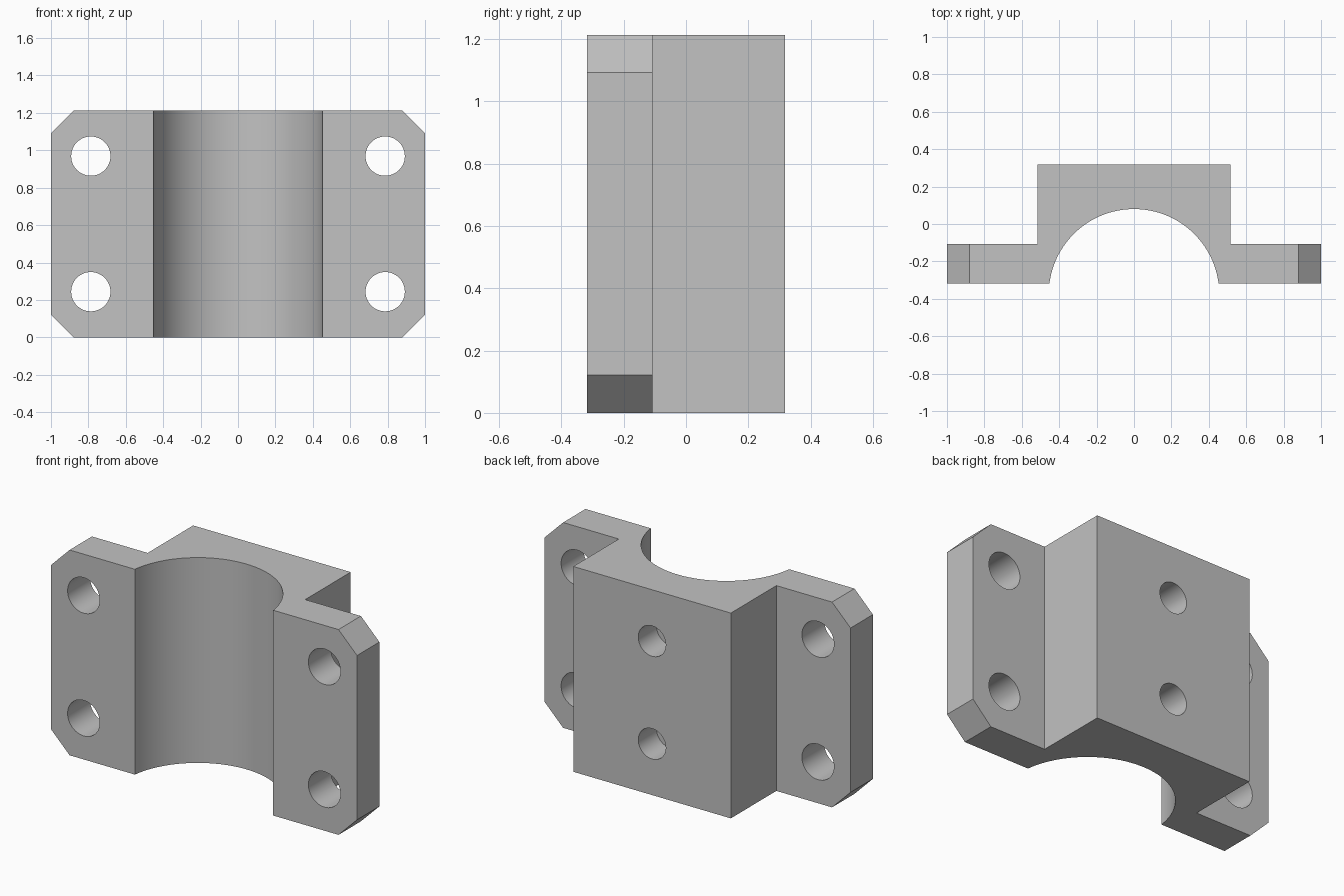
import bpy, bmesh
from math import sin, cos, asin, pi, radians

cube = bpy.data.objects.get("Cube")
if cube:
    bpy.data.objects.remove(cube, do_unlink=True)

H = 1.213                      # height
FRONT, STEP, BACK = -0.317, -0.108, 0.317
BORE_R, BORE_Y = 0.456, -0.376
CHAMFER = 0.121

grey = bpy.data.materials.new("plain grey")
grey.use_nodes = True
colour = (0.54, 0.54, 0.54, 1)
grey.diffuse_color = colour
grey.node_tree.nodes["Principled BSDF"].inputs["Base Color"].default_value = colour

# Clamp outline: stepped block with a round saddle in the front
start = asin((FRONT - BORE_Y) / BORE_R)
steps = 56
outline = [(1, FRONT), (1, STEP), (0.515, STEP), (0.515, BACK),
           (-0.515, BACK), (-0.515, STEP), (-1, STEP), (-1, FRONT)]
for i in range(steps + 1):
    a = pi - start - (pi - 2 * start) * i / steps
    outline.append((BORE_R * cos(a), BORE_Y + BORE_R * sin(a)))

bm = bmesh.new()
base = bm.faces.new([bm.verts.new((x, y, 0)) for x, y in outline])
top = bmesh.ops.extrude_face_region(bm, geom=[base])["geom"]
bmesh.ops.translate(bm, vec=(0, 0, H),
                    verts=[v for v in top if isinstance(v, bmesh.types.BMVert)])
bmesh.ops.recalc_face_normals(bm, faces=bm.faces)

# Chamfered flange corners
corners = [e for e in bm.edges
           if all(abs(v.co.x) > 0.99 for v in e.verts)
           and abs(e.verts[0].co.z - e.verts[1].co.z) < 0.01]
bmesh.ops.bevel(bm, geom=corners, offset=CHAMFER, offset_type='OFFSET',
                segments=1, affect='EDGES')
mesh = bpy.data.meshes.new("saddle_clamp")
bm.to_mesh(mesh)
bm.free()
clamp = bpy.data.objects.new("saddle_clamp", mesh)
bpy.context.collection.objects.link(clamp)
mesh.materials.append(grey)


def drill(name, x, z, radius, y0, y1):
    """Cut a round hole along y."""
    bpy.ops.mesh.primitive_cylinder_add(
        vertices=48, radius=radius, depth=y1 - y0,
        location=(x, (y0 + y1) / 2, z), rotation=(pi / 2, 0, 0))
    cutter = bpy.context.object
    cutter.name = name
    cutter.hide_render = True
    cutter.data.materials.append(grey)
    mod = clamp.modifiers.new(name, 'BOOLEAN')
    mod.operation = 'DIFFERENCE'
    mod.solver = 'EXACT'
    mod.object = cutter
    bpy.context.view_layer.objects.active = clamp
    bpy.ops.object.modifier_apply(modifier=mod.name)
    bpy.data.objects.remove(cutter, do_unlink=True)


# Through holes in the flanges, blind holes in the back
for side in (-1, 1):
    for z in (0.244, H - 0.244):
        drill("flange_hole", side * 0.787, z, 0.105, FRONT - 0.1, STEP + 0.1)
for z in (0.303, H - 0.303):
    drill("back_hole", 0, z, 0.09, BACK - 0.17, BACK + 0.1)

# Smooth bore and holes, sharp edges
bpy.ops.object.select_all(action='DESELECT')
clamp.select_set(True)
bpy.context.view_layer.objects.active = clamp
bpy.ops.object.shade_smooth_by_angle(angle=radians(30))
